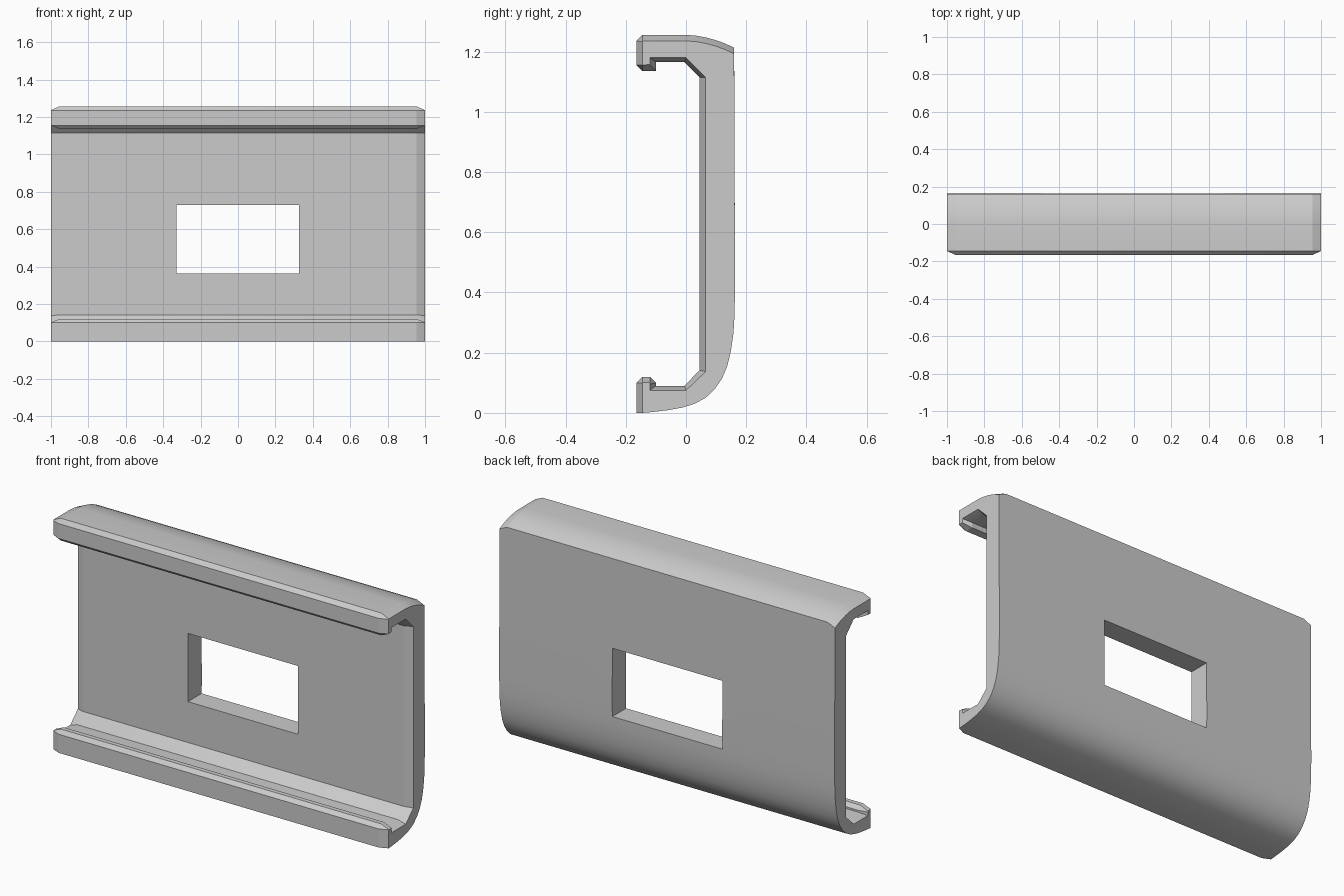
import bpy
import bmesh

if "Cube" in bpy.data.objects:
    bpy.data.objects.remove(bpy.data.objects["Cube"])

grey = bpy.data.materials.new("plain grey")
grey.diffuse_color = (0.6, 0.6, 0.6, 1)
grey.use_nodes = True
grey.node_tree.nodes["Principled BSDF"].inputs["Base Color"].default_value = grey.diffuse_color

# Outer back curve (y, z), shared by all sections
back = [(-0.11, 0.003), (-0.06, 0.009), (-0.01, 0.018), (0.03, 0.031),
        (0.065, 0.05), (0.095, 0.078), (0.12, 0.115), (0.137, 0.155),
        (0.149, 0.205), (0.157, 0.26), (0.161, 0.32), (0.163, 0.42)]


def section(end):
    """Channel profile; the end version is thinner, giving bevelled ends."""
    if end:
        front, drop = -0.145, 0.02
        lip_low = [(-0.12, 0.10), (-0.12, 0.095), (-0.12, 0.075)]
        lip_high = [(-0.12, 1.18), (-0.12, 1.157), (-0.1445, 1.156), (front, 1.155)]
        inner = [(0.0, 1.18), (0.065, 1.115), (0.065, 0.137), (0.0, 0.075)]
        lip_top = [(-0.1445, 0.101), (front, 0.10)]
    else:
        front, drop = -0.165, 0.0
        lip_low = [(-0.12, 0.12), (-0.10, 0.10), (-0.10, 0.09)]
        lip_high = [(-0.10, 1.165), (-0.10, 1.136), (-0.145, 1.136), (front, 1.155)]
        inner = [(-0.005, 1.165), (0.045, 1.115), (0.045, 0.142), (-0.005, 0.09)]
        lip_top = [(-0.145, 0.12), (front, 0.10)]
    crown = [(0.160, 1.213), (0.13, 1.227), (0.10, 1.238), (0.067, 1.247),
             (0.035, 1.253), (0.0, 1.256), (-0.1445, 1.256)]
    crown = [(y, z - drop) for y, z in crown]
    return ([(front, 0.0)] + back + crown + [(front, 1.235 - drop / 20)]
            + lip_high[::-1] + inner + lip_low[::-1] + lip_top)


# Channel plate lofted along x
bm = bmesh.new()
rings = [[bm.verts.new((x, y, z)) for y, z in section(end)]
         for x, end in ((-1, True), (-0.955, False), (0.955, False), (1, True))]
for a, b in zip(rings, rings[1:]):
    for i in range(len(a)):
        j = (i + 1) % len(a)
        bm.faces.new((a[i], a[j], b[j], b[i]))
bm.faces.new(rings[0])
bm.faces.new(rings[-1])
bmesh.ops.recalc_face_normals(bm, faces=bm.faces)
mesh = bpy.data.meshes.new("channel_plate")
bm.to_mesh(mesh)
bm.free()
mesh.materials.append(grey)
plate = bpy.data.objects.new("channel_plate", mesh)
bpy.context.collection.objects.link(plate)

# Rectangular window through the plate
bpy.ops.mesh.primitive_cube_add(size=1, location=(-0.002, 0.11, 0.546))
cutter = bpy.context.object
cutter.name = "window_cutter"
cutter.scale = (0.656, 0.3, 0.368)
cutter.data.materials.append(grey)
cutter.hide_render = True

cut = plate.modifiers.new("window", "BOOLEAN")
cut.operation = "DIFFERENCE"
cut.solver = "EXACT"
cut.object = cutter
bpy.ops.object.select_all(action="DESELECT")
plate.select_set(True)
bpy.context.view_layer.objects.active = plate
bpy.ops.object.modifier_apply(modifier=cut.name)
bpy.data.objects.remove(cutter)
bpy.ops.object.shade_smooth_by_angle(angle=0.35)
